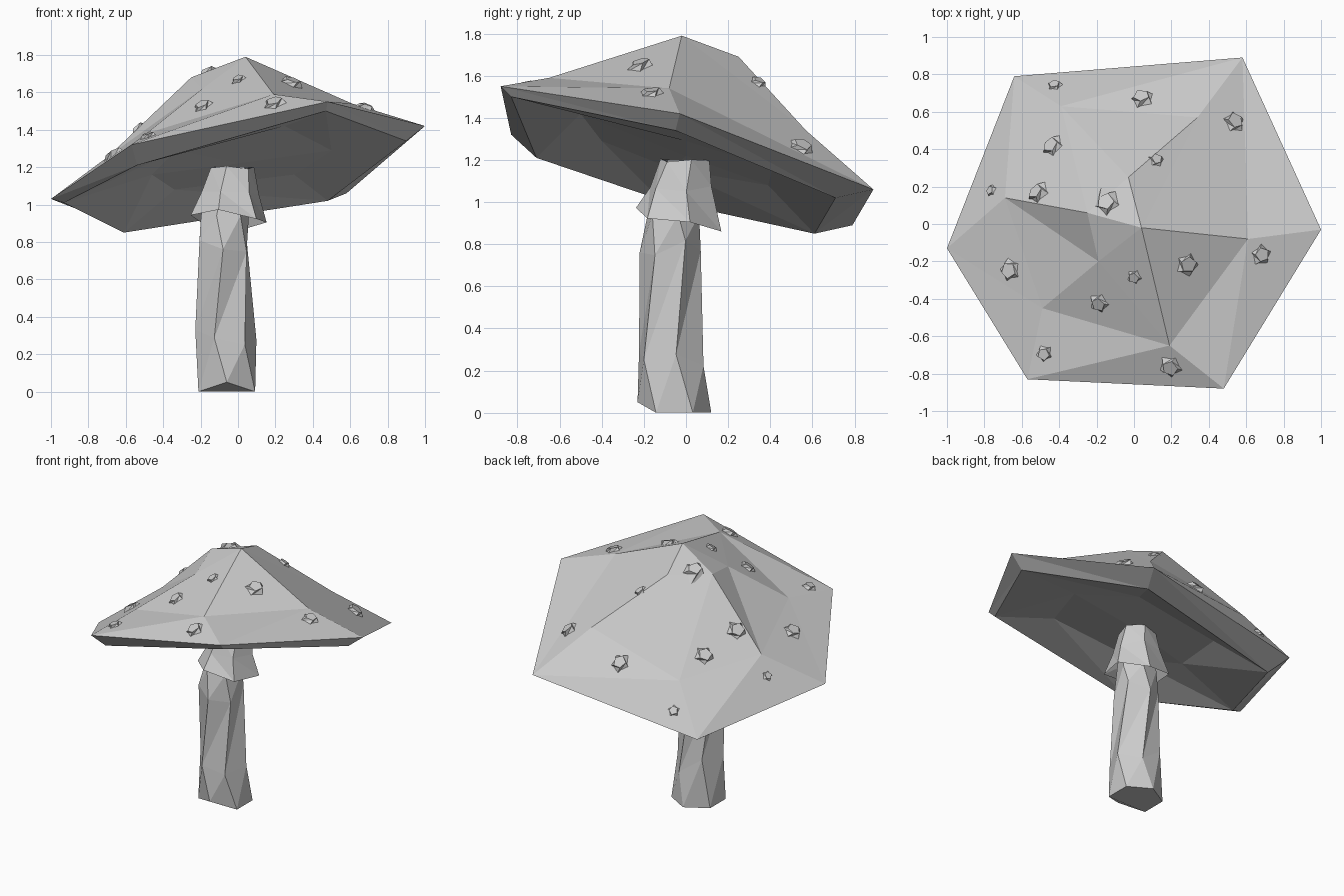
import bpy, bmesh, math, random
from mathutils import Vector
from mathutils.bvhtree import BVHTree

random.seed(4)
if "Cube" in bpy.data.objects:
    bpy.data.objects.remove(bpy.data.objects["Cube"], do_unlink=True)

grey = bpy.data.materials.new("pale_grey")
grey.use_nodes = True
grey.diffuse_color = (0.6, 0.6, 0.6, 1)
grey.node_tree.nodes["Principled BSDF"].inputs["Base Color"].default_value = (0.6, 0.6, 0.6, 1)


def finish(name, bm):
    bmesh.ops.recalc_face_normals(bm, faces=bm.faces[:])
    mesh = bpy.data.meshes.new(name)
    bm.to_mesh(mesh)
    bm.free()
    mesh.materials.append(grey)
    obj = bpy.data.objects.new(name, mesh)
    bpy.context.collection.objects.link(obj)
    return obj


def add_ring(bm, points):
    return [bm.verts.new(p) for p in points]


def bridge(bm, a, b, flip=()):
    # Triangulated band between two rings; flip lists the reversed diagonals
    n = len(a)
    for i in range(n):
        j = (i + 1) % n
        if i in flip:
            bm.faces.new((a[i], a[j], b[i]))
            bm.faces.new((a[j], b[j], b[i]))
        else:
            bm.faces.new((a[i], a[j], b[j]))
            bm.faces.new((a[i], b[j], b[i]))


def circle(x, y, z, r, turn, sides=6, slope=(0, 0), jitter=0.0):
    pts = []
    for k in range(sides):
        t = math.radians(turn) + math.tau * k / sides
        dx, dy = r * math.cos(t), r * math.sin(t)
        pts.append((x + dx, y + dy, z + slope[0] * dx + slope[1] * dy
                    + random.uniform(-jitter, jitter)))
    return pts


# Cap: tilted six-sided dome with a flatter plate inside the underside
bm = bmesh.new()
rim = add_ring(bm, [(1, -.03, 1.42), (.58, .89, 1.06), (-.64, .79, .89),
                    (-1, -.13, 1.03), (-.57, -.83, 1.32), (.48, -.88, 1.55)])
dome = add_ring(bm, [(.61, -.08, 1.54), (.34, .57, 1.34), (-.39, .63, 1.18),
                     (-.69, .14, 1.26), (-.49, -.45, 1.38), (.19, -.65, 1.59)])
lip = add_ring(bm, [(.9, -.05, 1.34), (.48, .71, 1.02), (-.61, .61, .85),
                    (-.93, -.12, 1.01), (-.54, -.71, 1.21), (.47, -.83, 1.5)])
gill = add_ring(bm, [(.5, 0, 1.29), (.3, .41, 1.16), (-.34, .39, 1.08),
                     (-.46, -.07, 1.16), (-.33, -.4, 1.29), (.25, -.5, 1.42)])
apex = bm.verts.new((.04, -.02, 1.79))
back, side, front = add_ring(bm, [(-.03, .25, 1.69), (-.25, .06, 1.68), (-.19, -.2, 1.62)])
hub = bm.verts.new((0, 0, 1.22))

bridge(bm, rim, dome, flip=(0,))
bridge(bm, rim, lip)
bridge(bm, lip, gill)
for i in range(6):
    bm.faces.new((gill[i], gill[(i + 1) % 6], hub))
m = dome
for tri in ((apex, m[0], m[1]), (apex, m[1], back), (back, m[1], m[2]),
            (back, m[2], side), (apex, back, side), (side, m[2], m[3]),
            (side, m[3], front), (apex, side, front), (front, m[3], m[4]),
            (front, m[4], m[5]), (apex, front, m[5]), (apex, m[5], m[0])):
    bm.faces.new(tri)
bmesh.ops.recalc_face_normals(bm, faces=bm.faces[:])
surface = BVHTree.FromBMesh(bm)
finish("cap", bm)

# Stem: twisted, faceted column with a chipped foot
bm = bmesh.new()
rings = [add_ring(bm, circle(*spec)) for spec in (
    (-.06, -.055, 0, .175, 30), (-.065, -.07, .28, .165, 8),
    (-.08, -.075, .76, .145, 30), (-.07, -.06, .94, .13, 10),
    (-.03, -.01, 1.2, .1, 10))]
for v in rings[1] + rings[2]:
    v.co.z += random.uniform(-.07, .07)
min(rings[0], key=lambda v: v.co.y).co.z = .05
for a, b in zip(rings, rings[1:]):
    bridge(bm, a, b)
for ring in (rings[0], rings[-1]):
    bm.faces.new(ring)
finish("stem", bm)

# Skirt: flared collar under the cap, hanging lower at the back left
bm = bmesh.new()
rings = [add_ring(bm, p) for p in (
    circle(-.03, -.005, 1.2, .12, 15, jitter=.01),
    circle(-.04, -.025, 1.07, .155, 10, jitter=.02),
    circle(-.05, -.035, .92, .21, 15, slope=(-.12, -.2), jitter=.02))]
for a, b in zip(rings, rings[1:]):
    bridge(bm, a, b)
bm.faces.new(rings[0])
finish("skirt", bm)

# Warts: small chipped lumps seated on the cap surface
warts = [(-.42, .74, .055), (.05, .67, .08), (.54, .54, .08), (-.43, .42, .08),
         (.12, .34, .055), (-.76, .18, .045), (-.51, .17, .08), (-.14, .12, .085),
         (-.66, -.24, .08), (.28, -.22, .08), (0, -.28, .055), (-.19, -.42, .07),
         (-.48, -.69, .06), (.19, -.76, .08), (.68, -.17, .07)]
for n, (x, y, r) in enumerate(warts):
    spot, normal, _, _ = surface.ray_cast(Vector((x, y, 3)), Vector((0, 0, -1)))
    turn = random.uniform(0, 60)
    bm = bmesh.new()
    foot = add_ring(bm, circle(0, 0, -.02, r, turn, 5))
    top = add_ring(bm, circle(r * .1, 0, r * .3, r * .55, turn + 25, 5, jitter=r * .08))
    for v in foot:
        v.co.xy *= random.uniform(.95, 1.15)
    bridge(bm, foot, top)
    bm.faces.new(foot)
    bm.faces.new(top)
    wart = finish("wart_%d" % (n + 1), bm)
    wart.rotation_mode = "QUATERNION"
    wart.rotation_quaternion = normal.to_track_quat("Z", "Y")
    wart.location = spot
